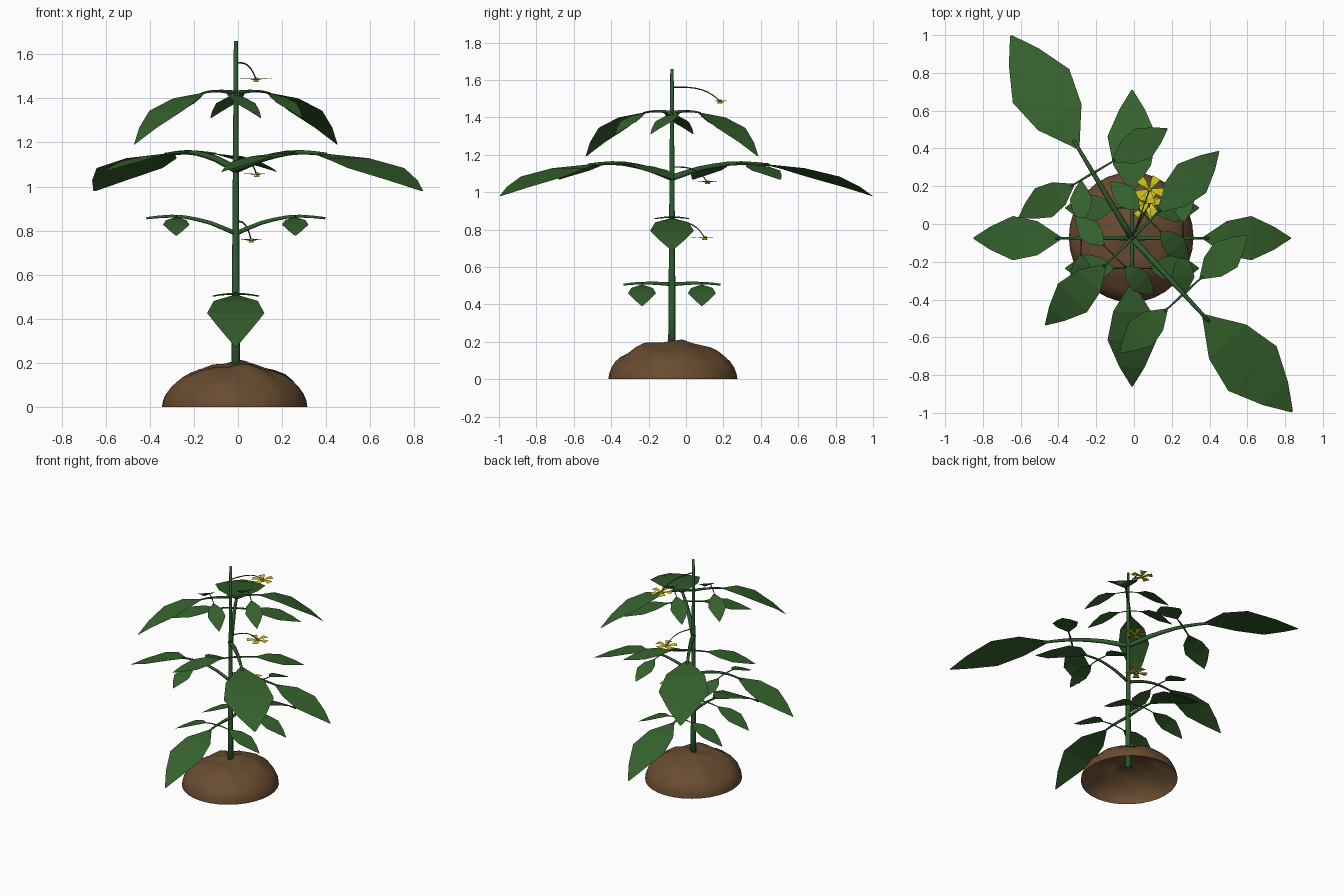
import bpy, bmesh, math
from mathutils import Vector, noise

if "Cube" in bpy.data.objects:
    bpy.data.objects.remove(bpy.data.objects["Cube"])

SX, SY = -0.01, -0.075          # stem position


def material(name, rgb):
    m = bpy.data.materials.new(name)
    m.diffuse_color = (*rgb, 1)
    m.use_nodes = True
    m.node_tree.nodes["Principled BSDF"].inputs["Base Color"].default_value = m.diffuse_color
    return m


LEAF = material("leaf_green", (0.036, 0.12, 0.026))
STEM = material("stem_green", (0.03, 0.11, 0.03))
SOIL = material("soil_brown", (0.14, 0.072, 0.03))
YELLOW = material("petal_yellow", (0.68, 0.58, 0.01))


def finish(bm, name, mat, smooth=True):
    me = bpy.data.meshes.new(name)
    bm.to_mesh(me)
    bm.free()
    me.materials.append(mat)
    for p in me.polygons:
        p.use_smooth = smooth
    ob = bpy.data.objects.new(name, me)
    bpy.context.collection.objects.link(ob)
    return ob


def tube(bm, pts, r0, r1, sides=6):
    """Tapered tube through a list of points."""
    rings = []
    for i, p in enumerate(pts):
        t = (pts[min(i + 1, len(pts) - 1)] - pts[max(i - 1, 0)]).normalized()
        ref = Vector((1, 0, 0)) if abs(t.z) > 0.9 else Vector((0, 0, 1))
        u = t.cross(ref).normalized()
        v = u.cross(t)
        r = r0 + (r1 - r0) * i / (len(pts) - 1)
        rings.append([bm.verts.new(p + r * (u * math.cos(a) + v * math.sin(a)))
                      for a in (math.tau * k / sides for k in range(sides))])
    for a, b in zip(rings, rings[1:]):
        for k in range(sides):
            bm.faces.new((a[k], a[(k + 1) % sides], b[(k + 1) % sides], b[k]))
    bm.faces.new(rings[0][::-1])
    bm.faces.new(rings[-1])


def interp(table, d):
    for (a, za), (b, zb) in zip(table, table[1:]):
        if d <= b:
            return za + (zb - za) * (d - a) / (b - a)
    return table[-1][1]


# blade outline: (fraction of length, fraction of half width)
OUTLINE = [(0, 0.06), (0.27, 0.77), (0.55, 1.0), (0.81, 0.52), (1, 0.03)]


def blade(bm, path, start, end, half, side):
    """Flat low-poly blade following path(d) from start to end."""
    rows = []
    for t, w in OUTLINE:
        c = path(start + (end - start) * t)
        rows.append([bm.verts.new(c + side * half * w * s) for s in (-1, 0, 1)])
    for a, b in zip(rows, rows[1:]):
        for k in (0, 1):
            bm.faces.new((a[k], a[k + 1], b[k + 1], b[k]))


# two leaf patterns: arc heights, blade start, tip, half width, leaflets
FLAT = dict(arc=[(0, 0), (.1, .006), (.2, .005), (.3, -.008), (.4, -.03), (.5, -.065),
                 (.6, -.11), (.7, -.172), (.785, -.235)],
            start=.24, tip=.785, half=.13, off=.16, length=.355, lhalf=.075, drop=.122)
RAISED = dict(arc=[(0, -.01), (.06, .016), (.12, .04), (.2, .06), (.265, .07), (.38, .064),
                   (.5, .042), (.6, .009), (.7, -.03), (.84, -.108)],
              start=.376, tip=.84, half=.117, off=.27, length=.308, lhalf=.06, drop=.09)


def compound_leaf(name, kind, z, angle, s):
    a = math.radians(angle)
    d = Vector((math.cos(a), math.sin(a), 0))
    side = Vector((-d.y, d.x, 0))

    def main(r):
        return Vector((SX, SY, z + interp(kind["arc"], r))) + d * r * s

    # stalk and end blade
    bs, bl = bmesh.new(), bmesh.new()
    tube(bs, [main(kind["start"] * 1.08 * i / 7) for i in range(8)], .012 * s, .006 * s)
    blade(bl, main, kind["start"], kind["tip"], kind["half"] * s, side)
    # pair of side leaflets
    base = main(kind["off"])
    for sg in (-1, 1):
        def sub(r, sg=sg):
            return base + side * sg * r * s - Vector((0, 0, kind["drop"] * (r / kind["length"]) ** 2))
        L = kind["length"]
        tube(bs, [sub(L * .3 * i / 3) for i in range(4)], .005 * s, .003 * s, 5)
        blade(bl, sub, L * .26, L, kind["lhalf"] * s, d)
    finish(bs, name + "_stalk", STEM)
    finish(bl, name + "_blades", LEAF, False)


for i, (kind, z, angle, s) in enumerate([
        (FLAT, .508, 90, 1), (FLAT, .508, -90, 1),
        (RAISED, .797, 0, 1), (RAISED, .797, 180, 1),
        (RAISED, 1.087, -47.3, 1.488), (RAISED, 1.087, 120.9, 1.488),
        (FLAT, 1.427, 45, .828), (FLAT, 1.427, 225, .828)]):
    compound_leaf(f"leaf_{i + 1}", kind, z, angle, s)

# main stem
bm = bmesh.new()
tube(bm, [Vector((SX, SY, .1 + 1.56 * i / 6)) for i in range(7)], .021, .009, 8)
finish(bm, "main_stem", STEM)

# bumpy soil mound, open underneath
bm = bmesh.new()
N, R = 32, 10
top = bm.verts.new((SX, SY, .2))
prev = None
for j in range(1, R + 1):
    e = math.pi / 2 * j / R
    ring = []
    for k in range(N):
        a = math.tau * k / N
        x, y, zz = .33 * math.sin(e) * math.cos(a), .345 * math.sin(e) * math.sin(a), .2 * math.cos(e)
        n = noise.noise(Vector((x * 9, y * 9, 3.1))) * .028 * math.cos(e) ** .5 if j < R else 0
        ring.append(bm.verts.new((x * (1 + n) - .015, y * (1 + n) - .07, max(zz + n, 0))))
    for k in range(N):
        k2 = (k + 1) % N
        if prev:
            bm.faces.new((prev[k], ring[k], ring[k2], prev[k2]))
        else:
            bm.faces.new((top, ring[k], ring[k2]))
    prev = ring
finish(bm, "soil_mound", SOIL)

# flowers on thin arching stalks
for i, (x, y, z, rise) in enumerate([(.06, .10, .757, .085), (.085, .115, 1.055, .08), (.082, .182, 1.487, .075)]):
    bm = bmesh.new()
    pts = []
    for k in range(9):
        t = k / 8
        pts.append(Vector((SX + (x - SX) * t, SY + (y - SY) * t, z + rise * (1 - t ** 3.5))))
    tube(bm, pts, .004, .003, 5)
    finish(bm, f"flower_stalk_{i + 1}", STEM)
    bm = bmesh.new()
    c = Vector((x, y, z))
    for p in range(5):
        a = math.tau * p / 5 + .3 + i
        d = Vector((math.cos(a), math.sin(a), 0))
        w = Vector((-d.y, d.x, 0))
        rows = [[bm.verts.new(c + d * r + w * h * s + Vector((0, 0, dz))) for s in (-1, 1)]
                for r, h, dz in ((.006, .005, -.004), (.04, .016, .004), (.074, .024, .002))]
        for q, b in zip(rows, rows[1:]):
            bm.faces.new((q[0], b[0], b[1], q[1]))
    tube(bm, [c + Vector((0, 0, -.012)), c, c + Vector((0, 0, .008))], .014, .008, 6)
    finish(bm, f"flower_{i + 1}", YELLOW, False)
